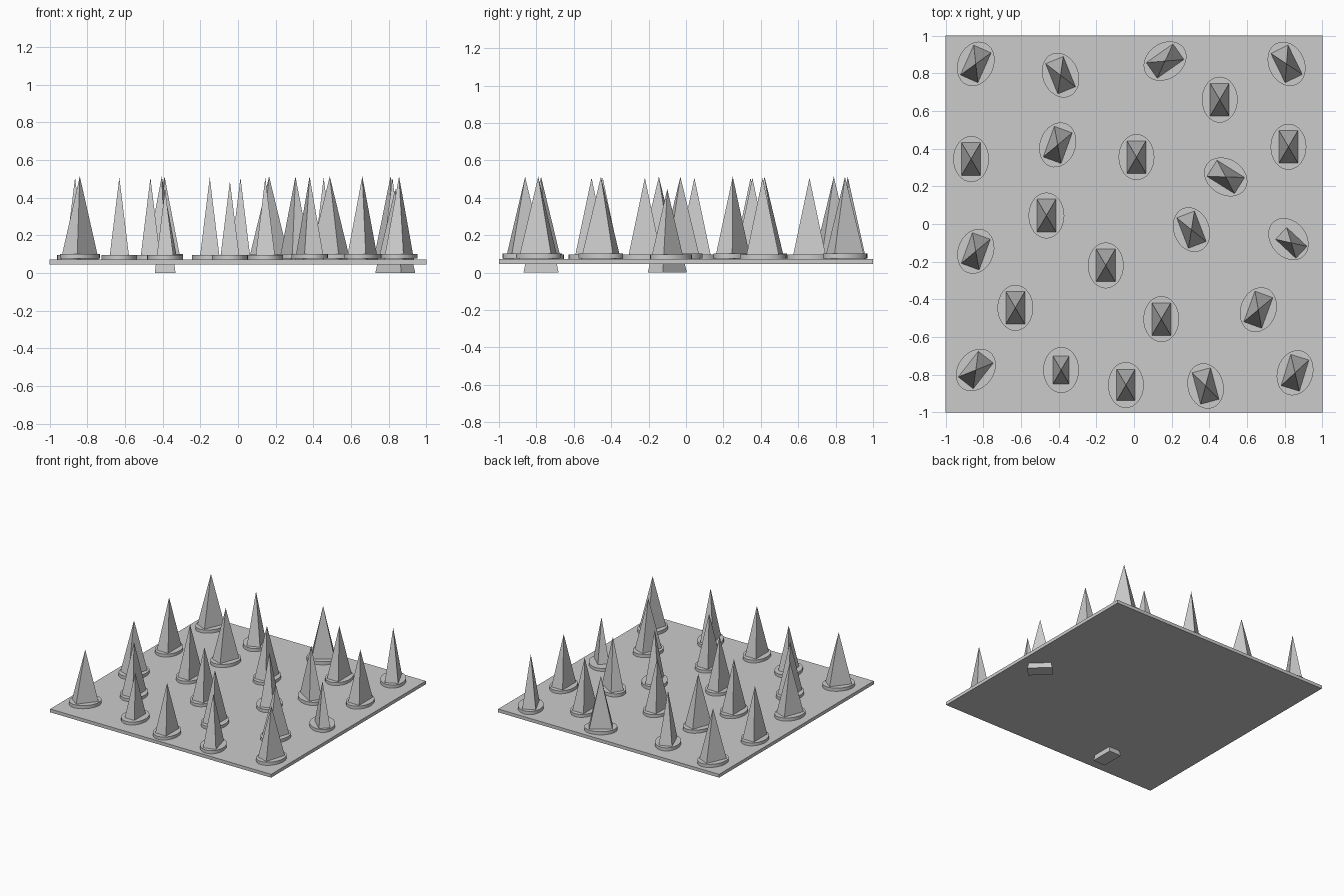
import bpy, bmesh
from math import radians, pi
from mathutils import Matrix, Vector

if "Cube" in bpy.data.objects:
    bpy.data.objects.remove(bpy.data.objects["Cube"])

PLATE_BOTTOM, PLATE_TOP = 0.045, 0.072


def make_object(name, bm):
    bmesh.ops.recalc_face_normals(bm, faces=bm.faces)
    mesh = bpy.data.meshes.new(name)
    bm.to_mesh(mesh)
    bm.free()
    obj = bpy.data.objects.new(name, mesh)
    bpy.context.collection.objects.link(obj)
    return obj


def place(obj, x, y, z, turn):
    obj.location = (x, y, z)
    obj.rotation_euler = (0, 0, radians(turn))


# four-sided spike with a rectangular base
def spike(x, y, turn, base, height=0.447):
    bm = bmesh.new()
    corners = [bm.verts.new((sx * 0.055, sy * 0.094, 0))
               for sx, sy in ((-1, -1), (1, -1), (1, 1), (-1, 1))]
    tip = bm.verts.new((0, 0, height))
    bm.faces.new(corners)
    for i in range(4):
        bm.faces.new((corners[i], corners[(i + 1) % 4], tip))
    place(make_object("spike", bm), x, y, base, turn)


# oval disc around the foot of a spike
def collar(x, y, turn, z):
    bm = bmesh.new()
    bmesh.ops.create_cone(bm, cap_ends=True, segments=32,
                          radius1=1, radius2=1, depth=1)
    bmesh.ops.scale(bm, vec=(0.095, 0.122, 0.026), verts=bm.verts)
    obj = make_object("collar", bm)
    for p in obj.data.polygons:
        p.use_smooth = len(p.vertices) == 4
    obj.data.set_sharp_from_angle(angle=radians(30))
    place(obj, x, y, z, turn)


# base plate
bm = bmesh.new()
bmesh.ops.create_cube(bm, size=1)
bmesh.ops.scale(bm, vec=(2, 2, PLATE_TOP - PLATE_BOTTOM), verts=bm.verts)
plate = make_object("base_plate", bm)
plate.location.z = (PLATE_TOP + PLATE_BOTTOM) / 2

# straight spikes: x, y
straight = [(0.455, 0.66), (-0.865, 0.345), (0.013, 0.355), (0.82, 0.41),
            (-0.465, 0.045), (-0.15, -0.22), (-0.63, -0.445), (0.145, -0.505)]
for x, y in straight:
    spike(x, y, 0, 0.06)
    collar(x, y, 0, 0.083)

# turned spikes: x, y, angle
turned = [(-0.84, 0.85, -24), (-0.39, 0.79, 22), (0.165, 0.865, -55),
          (0.81, 0.85, 26), (-0.405, 0.42, -20), (0.487, 0.25, 58),
          (0.305, -0.03, 21), (-0.84, -0.145, -20), (0.66, -0.455, -20),
          (-0.84, -0.775, -38), (0.38, -0.86, 15), (0.855, -0.79, -17)]
for x, y, turn in turned:
    spike(x, y, turn, 0.066)
    collar(x, y, turn, 0.089)

# lower-set spikes, two of which poke through the plate
spike(-0.043, -0.855, 0, 0.046, 0.44)
collar(-0.043, -0.855, 0, 0.083)
spike(-0.387, -0.775, 0, 0)
collar(-0.387, -0.775, 0, 0.083)
spike(0.835, -0.1, 47, 0)
collar(0.82, -0.08, 40, 0.083)
